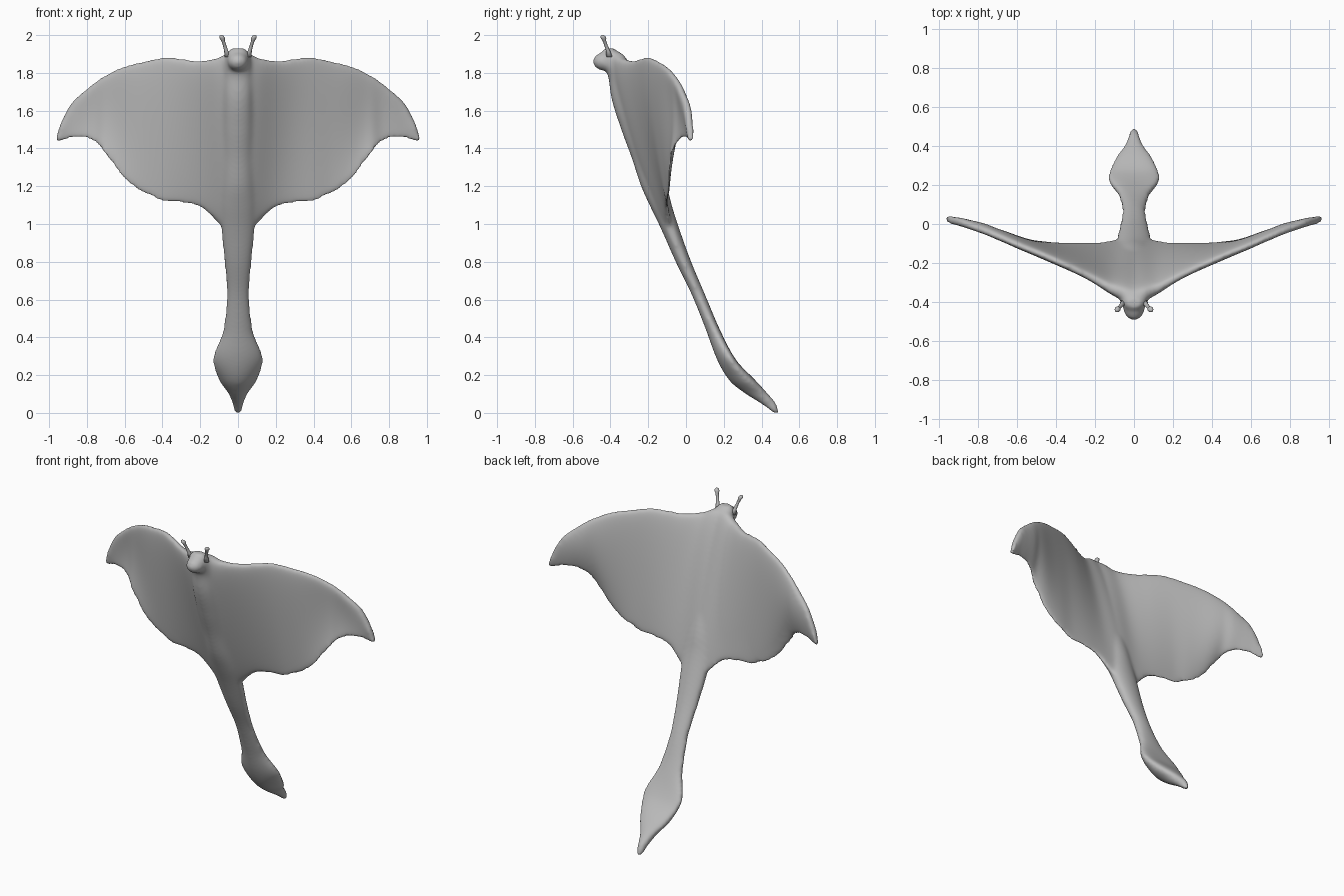
import bpy, bmesh, math
from mathutils import Vector

if "Cube" in bpy.data.objects:
    bpy.data.objects.remove(bpy.data.objects["Cube"])

skin = bpy.data.materials.new("grey skin")
skin.diffuse_color = (0.5, 0.5, 0.5, 1)
skin.use_nodes = True
skin.node_tree.nodes["Principled BSDF"].inputs["Base Color"].default_value = skin.diffuse_color


def slope(table, i, c):
    """Tangent at a table row, flat at peaks so the curve never overshoots."""
    if i == 0 or i == len(table) - 1:
        return None
    (p, q, r) = table[i - 1:i + 2]
    a, b = (q[c] - p[c]) / (q[0] - p[0]), (r[c] - q[c]) / (r[0] - q[0])
    return 0 if a * b <= 0 else 2 * a * b / (a + b)


def curve(table, x):
    """Smooth lookup of every column of a table keyed by its ascending first column."""
    i = 0
    while i < len(table) - 2 and x > table[i + 1][0]:
        i += 1
    a, b = table[i], table[i + 1]
    h = b[0] - a[0]
    f = min(max((x - a[0]) / h, 0), 1)
    out = []
    for c in range(1, len(a)):
        d = (b[c] - a[c]) / h
        m, n = slope(table, i, c), slope(table, i + 1, c)
        m, n = d if m is None else m, d if n is None else n
        out.append(a[c] * (2 * f**3 - 3 * f**2 + 1) + b[c] * (3 * f**2 - 2 * f**3)
                   + h * (m * (f**3 - 2 * f**2 + f) + n * (f**3 - f**2)))
    return out


def loft(bm, rings):
    """Skin a list of equal-length point rings and close both ends."""
    rows = [[bm.verts.new(p) for p in ring] for ring in rings]
    n = len(rows[0])
    for a, b in zip(rows, rows[1:]):
        for i in range(n):
            j = (i + 1) % n
            bm.faces.new((a[i], a[j], b[j], b[i]))
    bm.faces.new(rows[0][::-1])
    bm.faces.new(rows[-1])


def finish(name, bm):
    bmesh.ops.recalc_face_normals(bm, faces=bm.faces[:])
    mesh = bpy.data.meshes.new(name)
    bm.to_mesh(mesh)
    bm.free()
    mesh.materials.append(skin)
    for p in mesh.polygons:
        p.use_smooth = True
    obj = bpy.data.objects.new(name, mesh)
    bpy.context.collection.objects.link(obj)
    return obj


# Wing stations: x, top z, bottom z, leading y, trailing y
WING = [(0, 1.915, .98, -.375, -.085), (.05, 1.91, .98, -.36, -.085),
        (.085, 1.89, .985, -.345, -.085), (.12, 1.876, 1.02, -.33, -.09),
        (.22, 1.866, 1.095, -.275, -.10), (.30, 1.878, 1.11, -.236, -.10),
        (.38, 1.884, 1.115, -.20, -.10), (.50, 1.862, 1.16, -.148, -.092),
        (.60, 1.837, 1.235, -.108, -.09), (.70, 1.79, 1.36, -.066, -.082),
        (.76, 1.75, 1.428, -.042, -.045), (.82, 1.70, 1.451, -.02, -.018),
        (.88, 1.645, 1.451, .003, .003), (.92, 1.575, 1.44, .014, .015),
        (.945, 1.52, 1.435, .02, .02), (.962, 1.46, 1.435, .024, .024)]


def wing_ring(x):
    zt, zb, yl, yt = curve(WING, abs(x))
    half = 0.042 - 0.02 * abs(x)
    belly = 0.045 * math.exp(-(x / 0.16) ** 2)      # chest swells into the wings
    spine = 0.022 * math.exp(-(x / 0.10) ** 2)
    bow = 0.026 * math.exp(-((abs(x) - .7) / .15) ** 2)
    ring = []
    for k in range(48):
        a = 2 * math.pi * k / 48
        s, c = math.sin(a), math.cos(a)
        t = (1 - c) / 2
        depth = half * (1.2 - 0.8 * t) + (spine if s > 0 else belly)
        ring.append((x, yl + (yt - yl) * t + 4 * bow * t * (1 - t)
                     + math.copysign(abs(s) ** 0.65, s) * depth, zt + (zb - zt) * t))
    return ring


# Body and tail stations: z, half width, front y, back y, backward curl of the side edges
BODY = [(-.004, .014, .465, .494, 0), (.01, .022, .45, .492, 0), (.05, .03, .395, .478, 0),
        (.10, .05, .315, .435, .01), (.17, .1, .23, .37, .02), (.28, .134, .165, .265, .025),
        (.44, .08, .105, .18, .01), (.63, .06, .028, .1, 0), (.80, .073, -.055, .028, 0),
        (.98, .09, -.135, -.037, 0), (1.10, .095, -.193, -.075, 0), (1.20, .09, -.238, -.10, 0),
        (1.35, .085, -.288, -.15, 0), (1.50, .085, -.343, -.205, 0), (1.68, .08, -.398, -.27, 0),
        (1.78, .075, -.412, -.31, 0), (1.85, .07, -.44, -.33, 0), (1.90, .06, -.45, -.35, 0),
        (1.93, .04, -.43, -.38, 0)]


def body_ring(z):
    w, f, b, curl = curve(BODY, z)
    ring = []
    for k in range(28):
        c, s = math.cos(2 * math.pi * k / 28), math.sin(2 * math.pi * k / 28)
        ring.append((w * c, (f + b) / 2 + (b - f) / 2 * s + curl * c * c, z))
    return ring


# Body, tail, wings and snout fused into one soft skin
bm = bmesh.new()
loft(bm, [wing_ring(-.962 + 1.924 * i / 120) for i in range(121)])
loft(bm, [body_ring(-.004 + 1.934 * i / 110) for i in range(111)])
snout = bmesh.ops.create_uvsphere(bm, u_segments=20, v_segments=12, radius=1)["verts"]
for v in snout:
    v.co = Vector((v.co.x * .056, v.co.y * .064 - .43, v.co.z * .05 + 1.86))
body = finish("body_with_wings", bm)
remesh = body.modifiers.new("fuse", 'REMESH')
remesh.mode = 'VOXEL'
remesh.voxel_size = 0.01
remesh.use_smooth_shade = True
soft = body.modifiers.new("soften", 'SMOOTH')
soft.factor = 0.5
soft.iterations = 16

# Feelers with knobbed tips
STALK = [(.055, -.405, 1.885, .017), (.062, -.412, 1.915, .011), (.072, -.425, 1.95, .009),
         (.08, -.433, 1.972, .010), (.084, -.437, 1.985, .015), (.087, -.44, 1.995, .012),
         (.088, -.441, 2.0, .005)]
for side, label in ((-1, "left"), (1, "right")):
    bm = bmesh.new()
    loft(bm, [[(side * (x + r * math.cos(math.pi * k / 6)), y + r * math.sin(math.pi * k / 6), z)
               for k in range(12)] for x, y, z, r in STALK])
    finish(label + "_feeler", bm)
